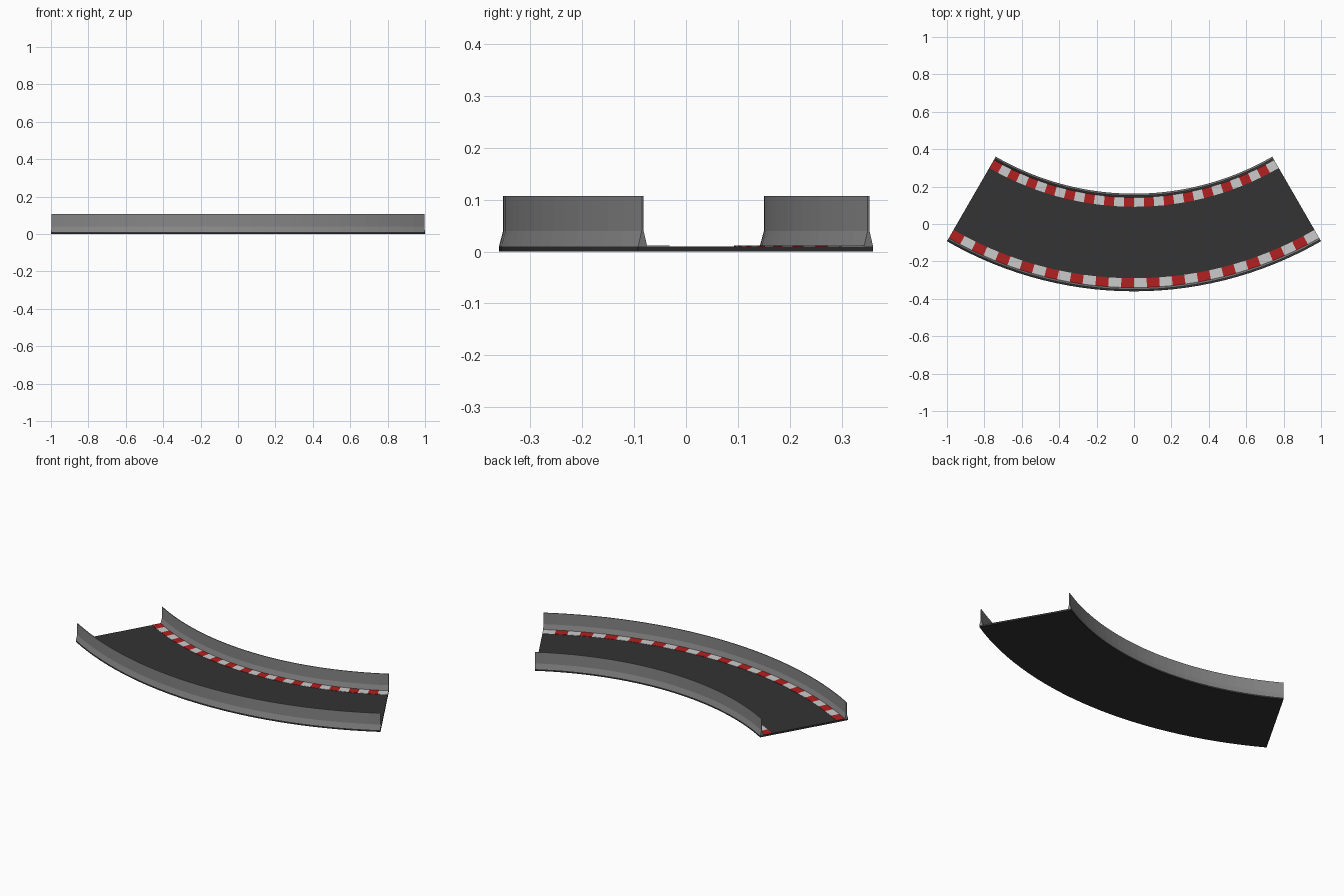
import bpy, bmesh, math

cube = bpy.data.objects.get("Cube")
if cube:
    bpy.data.objects.remove(cube, do_unlink=True)

CENTRE_Y = 1.64      # centre of the bend
SWEEP = math.radians(60)
STEPS = 30
INNER, OUTER = 1.478, 2.0
DECK = 0.01          # road surface height


def material(name, r, g, b):
    m = bpy.data.materials.new(name)
    m.use_nodes = True
    m.diffuse_color = (r, g, b, 1)
    m.node_tree.nodes["Principled BSDF"].inputs["Base Color"].default_value = (r, g, b, 1)
    return m


asphalt = material("asphalt", 0.033, 0.033, 0.033)
concrete = material("barrier_grey", 0.24, 0.24, 0.24)
red = material("kerb_red", 0.45, 0.014, 0.014)
white = material("kerb_white", 0.6, 0.6, 0.6)


def sweep(name, profile, materials):
    """Sweep a closed (radius, height) profile along the bend; materials alternate per step."""
    bm = bmesh.new()
    rings = []
    for i in range(STEPS + 1):
        a = SWEEP * (i / STEPS - 0.5)
        rings.append([bm.verts.new((r * math.sin(a), CENTRE_Y - r * math.cos(a), z))
                      for r, z in profile])
    n = len(profile)
    for i in range(STEPS):
        for j in range(n):
            k = (j + 1) % n
            f = bm.faces.new((rings[i][j], rings[i][k], rings[i + 1][k], rings[i + 1][j]))
            f.material_index = i % len(materials)
    bm.faces.new(rings[0])
    bm.faces.new(rings[-1]).material_index = (STEPS - 1) % len(materials)
    bmesh.ops.recalc_face_normals(bm, faces=bm.faces)
    mesh = bpy.data.meshes.new(name)
    bm.to_mesh(mesh)
    bm.free()
    for m in materials:
        mesh.materials.append(m)
    obj = bpy.data.objects.new(name, mesh)
    bpy.context.collection.objects.link(obj)
    return obj


def box(r0, r1, z0, z1):
    return [(r0, z0), (r1, z0), (r1, z1), (r0, z1)]


# Road slab
sweep("road", box(INNER, OUTER, 0, DECK), [asphalt])

# Barriers: flared foot with a thin upright wall
for side, mid in (("inner", INNER + 0.01), ("outer", OUTER - 0.01)):
    foot, wall = 0.01, 0.002
    sweep(side + "_barrier",
          [(mid - foot, DECK), (mid + foot, DECK), (mid + wall, 0.04),
           (mid + wall, 0.107), (mid - wall, 0.107), (mid - wall, 0.04)],
          [concrete])

# Striped kerbs along the foot of each barrier
for side, r0 in (("inner", INNER + 0.02), ("outer", OUTER - 0.07)):
    sweep(side + "_kerb", box(r0, r0 + 0.05, DECK, DECK + 0.0015), [red, white])
